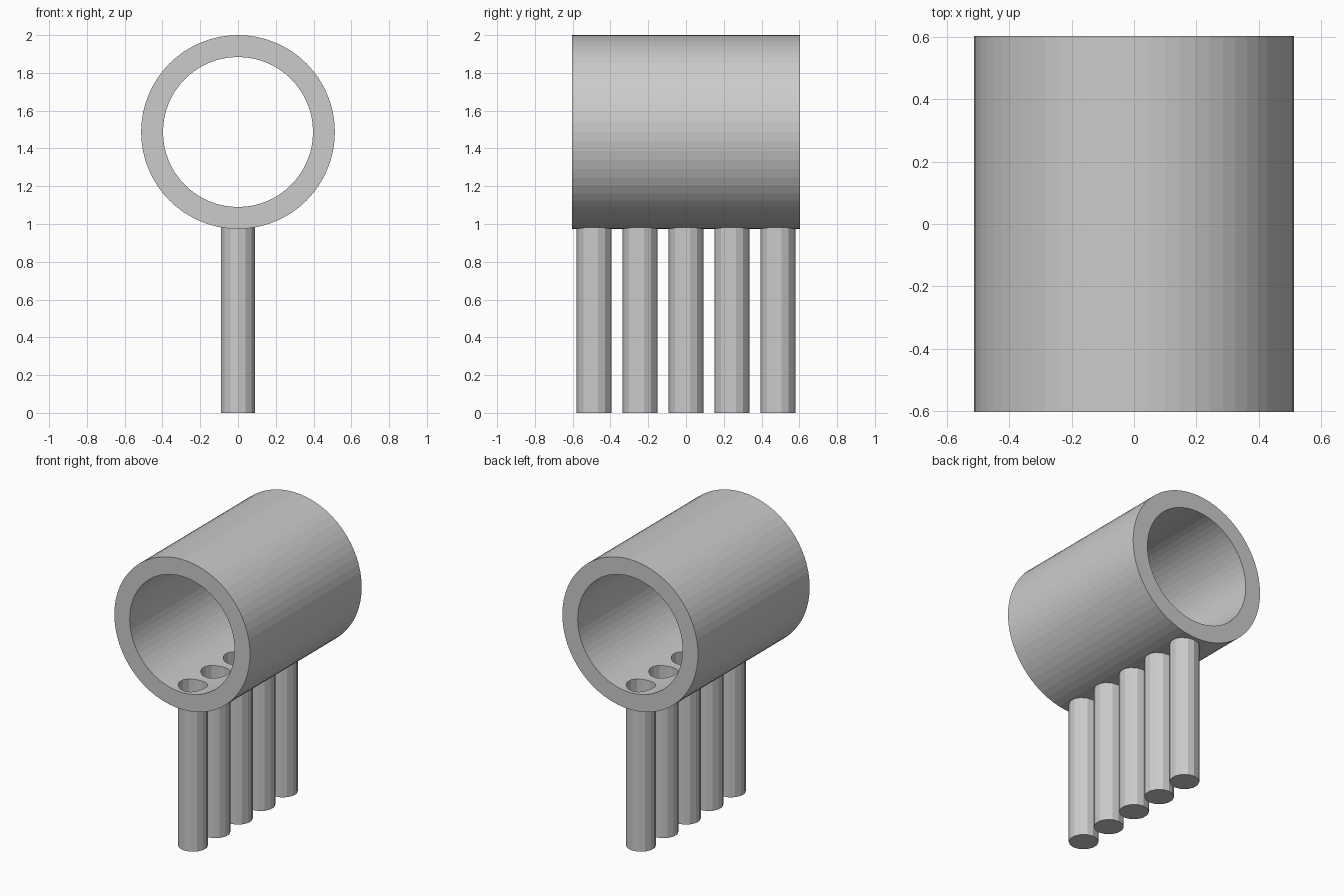
import bpy, bmesh, math

if "Cube" in bpy.data.objects:
    bpy.data.objects.remove(bpy.data.objects["Cube"])

R_OUT, R_IN, HALF_LEN, ZC = 0.513, 0.397, 0.603, 1.487
LEG_R, LEG_SIDES, SPACING = 0.0925, 14, 0.243
LEG_Y = [i * SPACING for i in range(-2, 3)]


def make_object(name, bm):
    bmesh.ops.recalc_face_normals(bm, faces=bm.faces)
    mesh = bpy.data.meshes.new(name)
    bm.to_mesh(mesh)
    bm.free()
    obj = bpy.data.objects.new(name, mesh)
    bpy.context.collection.objects.link(obj)
    return obj


def leg_outline():
    # polygon with a corner on the y axis
    for k in range(LEG_SIDES):
        a = 2 * math.pi * k / LEG_SIDES
        yield LEG_R * math.sin(a), LEG_R * math.cos(a)


def add_post(bm, y0, bottom, top, capped):
    # vertical post; top is a function of x
    lo = [bm.verts.new((x, y0 + y, bottom)) for x, y in leg_outline()]
    hi = [bm.verts.new((x, y0 + y, top(x))) for x, y in leg_outline()]
    for i in range(LEG_SIDES):
        j = (i + 1) % LEG_SIDES
        bm.faces.new((lo[i], lo[j], hi[j], hi[i]))
    bm.faces.new(lo[::-1])
    if capped:
        bm.faces.new(hi)


# Horizontal pipe: a ring section spun around the y axis
def make_pipe(sides=64):
    bm = bmesh.new()
    section = [(R_OUT, -HALF_LEN), (R_OUT, HALF_LEN), (R_IN, HALF_LEN), (R_IN, -HALF_LEN)]
    rings = []
    for k in range(sides):
        a = 2 * math.pi * k / sides
        rings.append([bm.verts.new((r * math.sin(a), y, ZC + r * math.cos(a))) for r, y in section])
    for k in range(sides):
        p, q = rings[k], rings[(k + 1) % sides]
        for i in range(4):
            j = (i + 1) % 4
            bm.faces.new((p[i], p[j], q[j], q[i]))
    return make_object("pipe", bm)


pipe = make_pipe()

# Holes through the pipe floor above each leg
bm = bmesh.new()
for y in LEG_Y:
    add_post(bm, y, 0.8, lambda x: ZC, True)
cutter = make_object("hole_cutter", bm)
cutter.hide_render = True
mod = pipe.modifiers.new("leg_holes", 'BOOLEAN')
mod.operation = 'DIFFERENCE'
mod.object = cutter
mod.solver = 'EXACT'
bpy.context.view_layer.objects.active = pipe
bpy.ops.object.modifier_apply(modifier=mod.name)
bpy.data.objects.remove(cutter)

# Hollow legs, closed at the foot and trimmed to the underside of the pipe
for n, y in enumerate(LEG_Y, 1):
    bm = bmesh.new()
    add_post(bm, y, 0.0, lambda x: ZC - math.sqrt(R_OUT ** 2 - x ** 2) + 0.001, False)
    make_object(f"leg_{n}", bm)
